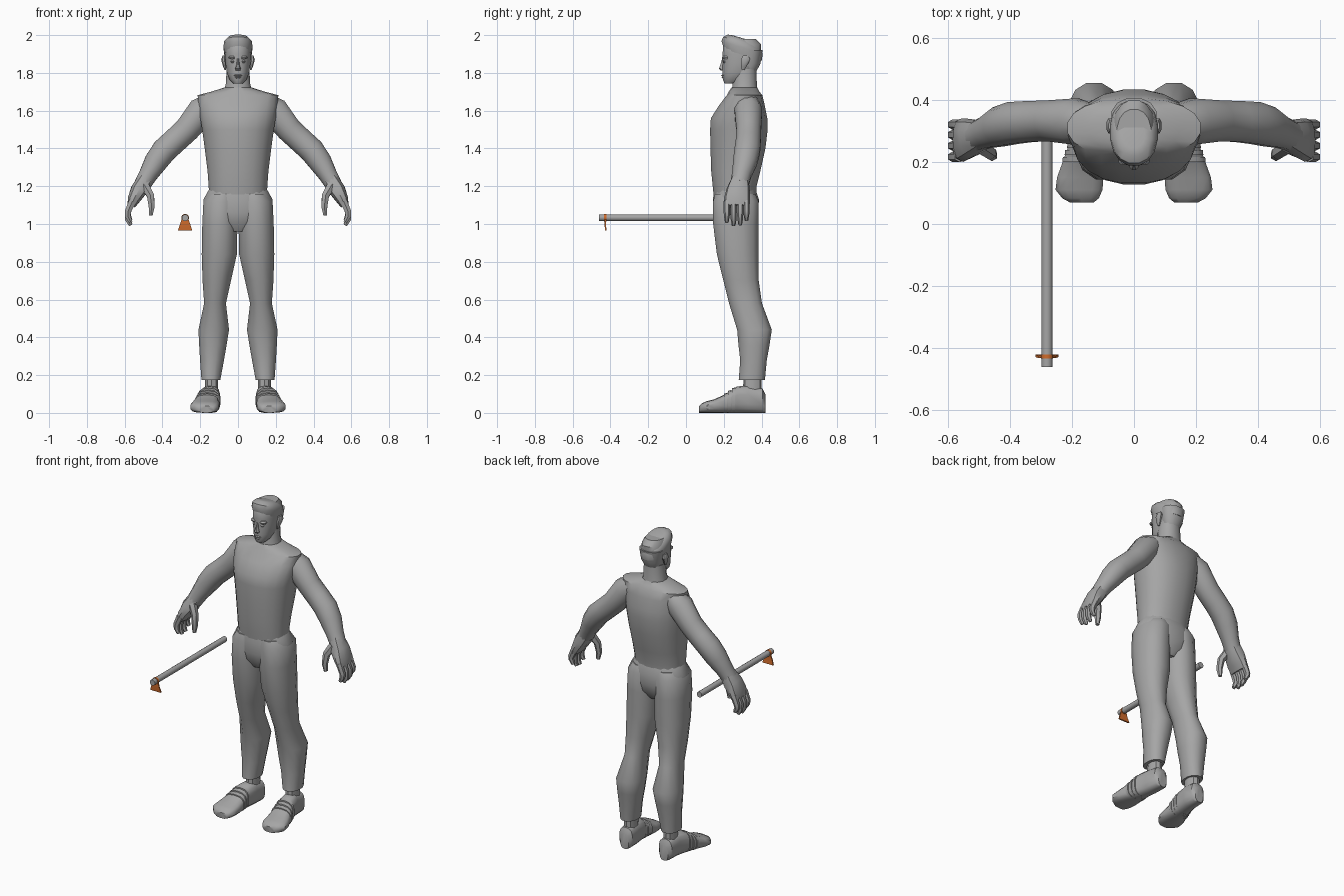
import bpy, bmesh, math
from mathutils import Vector as V

def material(name, rgb):
    m = bpy.data.materials.new(name)
    m.diffuse_color = (*rgb, 1)
    return m

GREY = material("grey", (0.38, 0.38, 0.38))
ORANGE = material("orange", (0.63, 0.15, 0.025))

def loft(name, rings, n=12, p=2.0, mat=GREY):
    """Skin rings given as (centre, half axis u, half axis v); p squares the section."""
    bm = bmesh.new()
    rows = []
    for c, u, v in rings:
        row = []
        for i in range(n):
            a = 2 * math.pi * (i + 0.5) / n
            cs, sn = math.cos(a), math.sin(a)
            cu = math.copysign(abs(cs) ** (2 / p), cs)
            sv = math.copysign(abs(sn) ** (2 / p), sn)
            row.append(bm.verts.new(V(c) + V(u) * cu + V(v) * sv))
        rows.append(row)
    for r, q in zip(rows, rows[1:]):
        for i in range(n):
            j = (i + 1) % n
            bm.faces.new((r[i], r[j], q[j], q[i]))
    bm.faces.new(rows[0])
    bm.faces.new(rows[-1])
    bmesh.ops.recalc_face_normals(bm, faces=bm.faces)
    me = bpy.data.meshes.new(name)
    bm.to_mesh(me)
    bm.free()
    me.materials.append(mat)
    ob = bpy.data.objects.new(name, me)
    bpy.context.collection.objects.link(ob)
    return ob

def stack(name, rows, n=16, p=2.2, s=1, tilt=0):
    """Horizontal sections (z, x0, x1, y0, y1); tilt raises the front edge."""
    k = math.cos(math.pi / n) if n % 4 else 1
    return loft(name, [((s * (x0 + x1) / 2, (y0 + y1) / 2, z), ((x1 - x0) / 2 / k, 0, 0),
                        (0, (y1 - y0) / 2, -tilt * (y1 - y0) / 2)) for z, x0, x1, y0, y1 in rows], n, p)

def sym(rows):
    return [(z, -x, x, y0, y1) for z, x, y0, y1 in rows]

def tube(name, pts, s=1, n=8, p=2.0):
    """Limb along points (x, y, z, half width in xz, half width in y)."""
    P = [V((s * a[0], a[1], a[2])) for a in pts]
    rings = []
    for i, a in enumerate(pts):
        t = P[min(i + 1, len(P) - 1)] - P[max(i - 1, 0)]
        u = t.cross(V((0, 1, 0))).normalized()
        rings.append((P[i], u * a[3], t.cross(u).normalized() * a[4]))
    return loft(name, rings, n, p)

# torso
stack("torso", sym([
    (1.155, .155, .145, .372), (1.20, .157, .14, .375), (1.28, .163, .132, .395),
    (1.40, .178, .128, .422), (1.50, .192, .126, .434), (1.56, .202, .130, .432),
    (1.63, .212, .175, .418), (1.682, .216, .215, .405), (1.70, .145, .225, .39),
    (1.722, .075, .24, .378)]), n=20)
# pelvis
stack("pelvis", sym([(.96, .06, .18, .34), (1.01, .14, .15, .375), (1.06, .18, .142, .385),
                     (1.13, .186, .14, .388), (1.185, .155, .15, .37)]))
# neck and head
stack("neck", sym([(1.68, .085, .235, .385), (1.74, .067, .245, .377),
                   (1.82, .062, .25, .375)]), n=12)
stack("head", sym([
    (1.745, .026, .203, .27), (1.765, .046, .194, .33), (1.80, .060, .192, .36),
    (1.85, .067, .193, .39), (1.90, .071, .192, .40), (1.95, .070, .195, .40),
    (1.98, .055, .22, .37)]), n=16)
# hair: cap tilted so the hairline is high in front and low at the back
stack("hair", sym([(1.895, .073, .20, .403), (1.935, .078, .186, .408), (1.962, .074, .195, .392),
                   (1.982, .056, .22, .36), (1.987, .035, .245, .33)]), n=16, tilt=.3)
stack("nape_hair", sym([(1.81, .05, .29, .375), (1.85, .065, .29, .396),
                        (1.92, .075, .28, .407)]), n=12)
# face
stack("nose", sym([(1.812, .013, .185, .21), (1.822, .016, .173, .21),
                   (1.845, .008, .182, .21), (1.875, .006, .19, .21)]), n=8)
for z, w, d in ((1.787, .022, .186), (1.776, .018, .188)):
    stack("lip", sym([(z - .006, w * .8, d + .006, .22), (z, w, d, .22),
                      (z + .005, w * .8, d + .006, .22)]), n=10)

for s in (-1, 1):
    stack("eye", [(1.853, .02, .035, .2, .22), (1.86, .016, .04, .194, .22),
                  (1.867, .02, .035, .2, .22)], n=8, s=s)
    stack("brow", [(1.874, .012, .05, .192, .23), (1.882, .012, .052, .188, .23),
                   (1.89, .016, .046, .195, .23)], n=8, s=s)
    stack("ear", [(1.815, .062, .072, .295, .31), (1.835, .062, .08, .29, .322),
                  (1.87, .064, .09, .29, .342), (1.892, .066, .082, .30, .332)], n=8, s=s)

    # arm
    tube("arm", [(.14, .328, 1.64, .06, .06), (.19, .33, 1.60, .079, .076),
                 (.27, .332, 1.50, .07, .068), (.335, .33, 1.44, .069, .068),
                 (.39, .325, 1.39, .069, .07), (.434, .313, 1.33, .064, .066),
                 (.475, .295, 1.262, .051, .053), (.505, .283, 1.21, .046, .05)],
         s=s, n=12)
    # hand
    tube("palm", [(.485, .288, 1.245, .042, .044), (.525, .277, 1.18, .045, .062),
                  (.552, .27, 1.13, .034, .07), (.565, .27, 1.095, .022, .066)], s=s, n=10, p=2.5)
    for y, tip in ((.216, 1.01), (.252, .993), (.287, .997), (.32, 1.02)):
        tube("finger", [(.56, y, 1.12, .021, .017), (.583, y, 1.065, .019, .017),
                        (.583, y, tip + .03, .017, .015), (.568, y, tip, .011, .01)], s=s, n=6)
    tube("thumb", [(.495, .25, 1.205, .027, .025), (.463, .228, 1.15, .022, .022),
                   (.457, .22, 1.09, .018, .018), (.462, .222, 1.045, .011, .012)], s=s, n=6)

    # trouser leg
    stack("leg", [
        (1.16, 0, .155, .15, .37), (1.12, -.01, .186, .14, .388), (1.0, 0, .192, .14, .388),
        (.84, .003, .195, .16, .387), (.70, .035, .19, .195, .388), (.58, .062, .181, .225, .405),
        (.44, .045, .212, .268, .457), (.36, .058, .208, .275, .445),
        (.28, .072, .203, .285, .43), (.175, .092, .195, .277, .42)], n=12, s=s)
    stack("ankle", [(.20, .105, .175, .305, .40), (.08, .105, .175, .30, .40)], n=10, s=s)

    # shoe: sections along the foot (y, centre x, half width, height)
    shoe = [(.42, .138, .03, .10), (.405, .139, .046, .13), (.33, .142, .048, .145),
            (.27, .152, .053, .14), (.21, .163, .064, .10), (.15, .173, .076, .072),
            (.11, .177, .077, .062), (.083, .172, .06, .05), (.07, .168, .04, .036)]

    def section(y, x, w, h, grow=0):
        return (s * x, y, h / 2 + grow / 2), (w + grow, 0, 0), (0, 0, h / 2 + grow / 2)

    loft("shoe", [section(*r) for r in shoe], 14, 2.8)
    # raised straps over the instep
    for k in (.2, .6, 1.0):
        x, w, h = .154 + .009 * k, .054 + .01 * k, .136 - .036 * k
        y = .263 - .055 * k
        loft("shoe_strap", [section(y + .008, x, w, h + .003, .003),
                            section(y - .008, x, w, h - .003, .005)], 14, 2.8)

# floating rod with tag
RX, RZ = -.28, 1.033

def along(r, ys):
    return [((RX, y, RZ), (r, 0, 0), (0, 0, r)) for y in ys]

loft("rod", along(.018, (-.46, .267)), 12)
loft("tag_collar", along(.0205, (-.433, -.42)), 12, mat=ORANGE)
# hanging flap, flaring towards the bottom
loft("tag_flap", [((RX, -.426, RZ - .01), (.026, 0, 0), (0, .006, 0)),
                  ((RX, -.428, RZ - .035), (.039, 0, 0), (0, .005, 0)),
                  ((RX, -.424, .966), (.053, 0, 0), (0, .006, 0))], 4, mat=ORANGE)

# smooth shading with sharp edges kept
for ob in bpy.context.scene.objects:
    ob.select_set(True)
    bpy.context.view_layer.objects.active = ob
bpy.ops.object.shade_smooth_by_angle(angle=math.radians(40))
